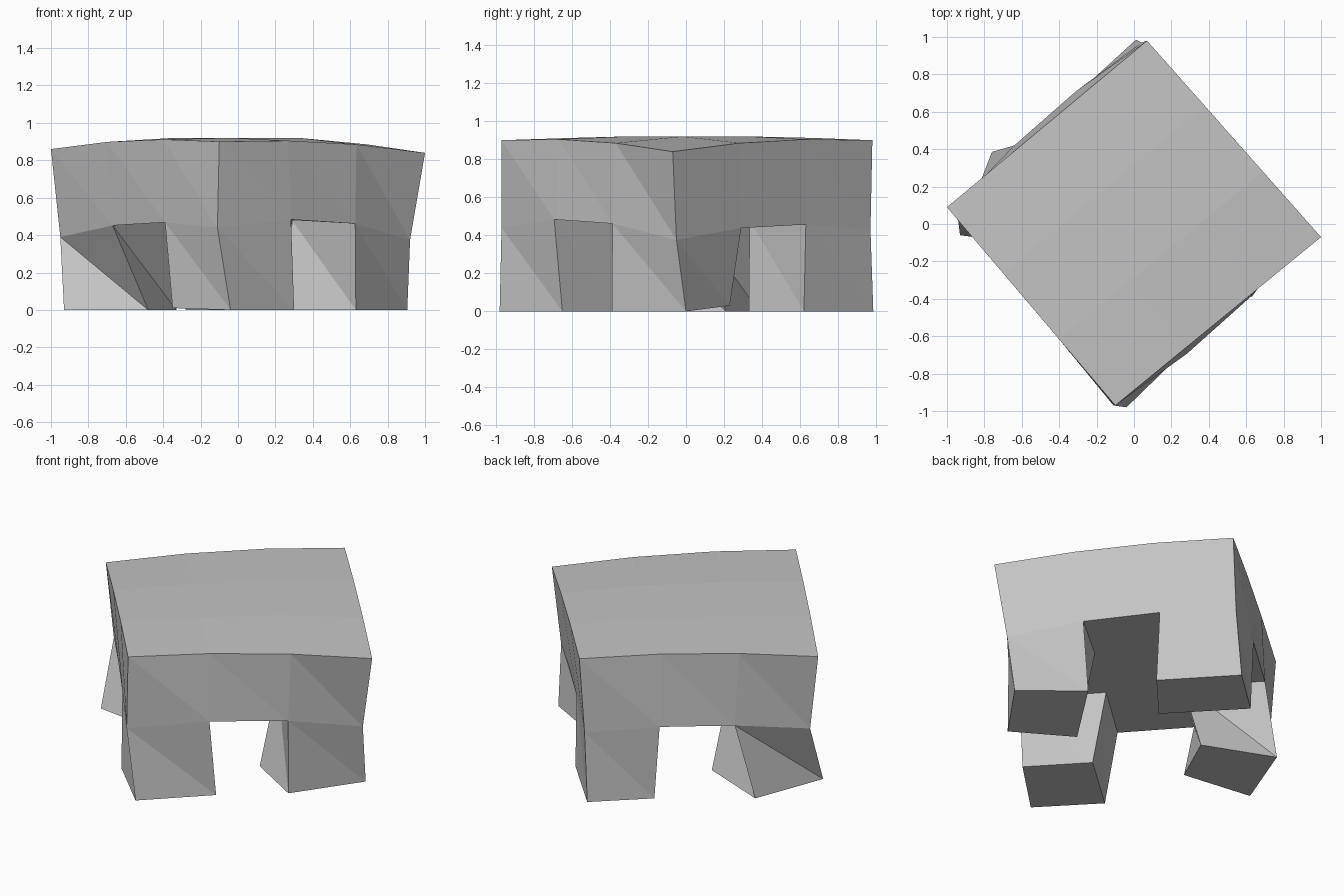
import bpy
import bmesh
from mathutils import Vector

cube = bpy.data.objects.get("Cube")
if cube:
    bpy.data.objects.remove(cube, do_unlink=True)

grey = bpy.data.materials.new("stone grey")
grey.use_nodes = True
grey.diffuse_color = (0.55, 0.55, 0.55, 1)
grey.node_tree.nodes["Principled BSDF"].inputs["Base Color"].default_value = grey.diffuse_color

N = 3
CORNER_CELLS = [(0, 0), (2, 0), (2, 2), (0, 2)]


def lattice(corners, edge_rise, inner_z):
    """Spread a 4 x 4 lattice between right, front, left and back corners."""
    a, b, c, d = map(Vector, corners)
    points = {}
    for i in range(N + 1):
        for j in range(N + 1):
            p = a.lerp(b, i / N).lerp(d.lerp(c, i / N), j / N)
            i_edge, j_edge = i in (0, N), j in (0, N)
            if i_edge != j_edge:
                p.z += edge_rise
            elif not i_edge:
                p.z = inner_z
            points[i, j] = p
    return points


def cell_ring(i, j):
    return [(i, j), (i + 1, j), (i + 1, j + 1), (i, j + 1)]


def wall(bm, upper, lower):
    """Close a loop of panels, each creased from upper left to lower right."""
    for k in range(len(upper)):
        n = (k + 1) % len(upper)
        corners = upper[k], lower[k], lower[n], upper[n]
        v = [bm.verts.new(p) for p in corners]
        bm.faces.new((v[0], v[1], v[2]))
        bm.faces.new((v[0], v[2], v[3]))


def patch(bm, points):
    bm.faces.new([bm.verts.new(p) for p in points])


def finish(name, bm):
    bmesh.ops.remove_doubles(bm, verts=bm.verts, dist=0.0001)
    mesh = bpy.data.meshes.new(name)
    bm.to_mesh(mesh)
    bm.free()
    mesh.materials.append(grey)
    bpy.context.collection.objects.link(bpy.data.objects.new(name, mesh))


# Lattices for the domed top and the underside
top = lattice([(-1, 0.09, 0.86), (-0.1, -0.97, 0.9),
               (1, -0.07, 0.84), (0.07, 0.98, 0.9)], 0.025, 0.92)
under = lattice([(-0.95, 0.1, 0.39), (-0.11, -0.97, 0.44),
                 (0.92, -0.05, 0.375), (0.04, 0.97, 0.43)], 0.045, 0.48)
for j in (1, 2):
    under[N, j] += Vector((0.05, -0.03, 0.02))
    under[0, j] += Vector((-0.02, 0.03, 0))

# Body: top, outer walls and the cross-shaped ceiling between the legs
body = bmesh.new()
for i in range(N):
    for j in range(N):
        ring = cell_ring(i, j)
        patch(body, [top[p] for p in ring])
        if (i, j) not in CORNER_CELLS:
            patch(body, [under[p] for p in reversed(ring)])
rim = ([(k, 0) for k in range(N)] + [(N, k) for k in range(N)]
       + [(N - k, N) for k in range(N)] + [(0, N - k) for k in range(N)])
wall(body, [top[p] for p in rim], [under[p] for p in rim])
finish("body", body)

# Legs: each runs from a corner cell to its own skewed foot
feet = {
    "right_leg": [(-0.93, -0.06, 0), (-0.48, -0.12, 0), (-0.33, 0.21, 0), (-0.76, 0.385, 0)],
    "front_leg": [(-0.35, -0.68, 0.01), (-0.04, -0.98, 0), (0.3, -0.65, 0), (0.02, -0.35, 0)],
    "left_leg": [(0.28, -0.18, 0), (0.63, -0.39, 0), (0.905, 0, 0), (0.54, 0.23, 0.03)],
    "back_leg": [(-0.28, 0.72, 0), (0.09, 0.33, 0), (0.35, 0.62, 0), (0.01, 0.985, 0)],
}
for (name, foot), cell in zip(feet.items(), CORNER_CELLS):
    leg = bmesh.new()
    wall(leg, [under[p] for p in cell_ring(*cell)], foot)
    patch(leg, foot[::-1])
    finish(name, leg)
